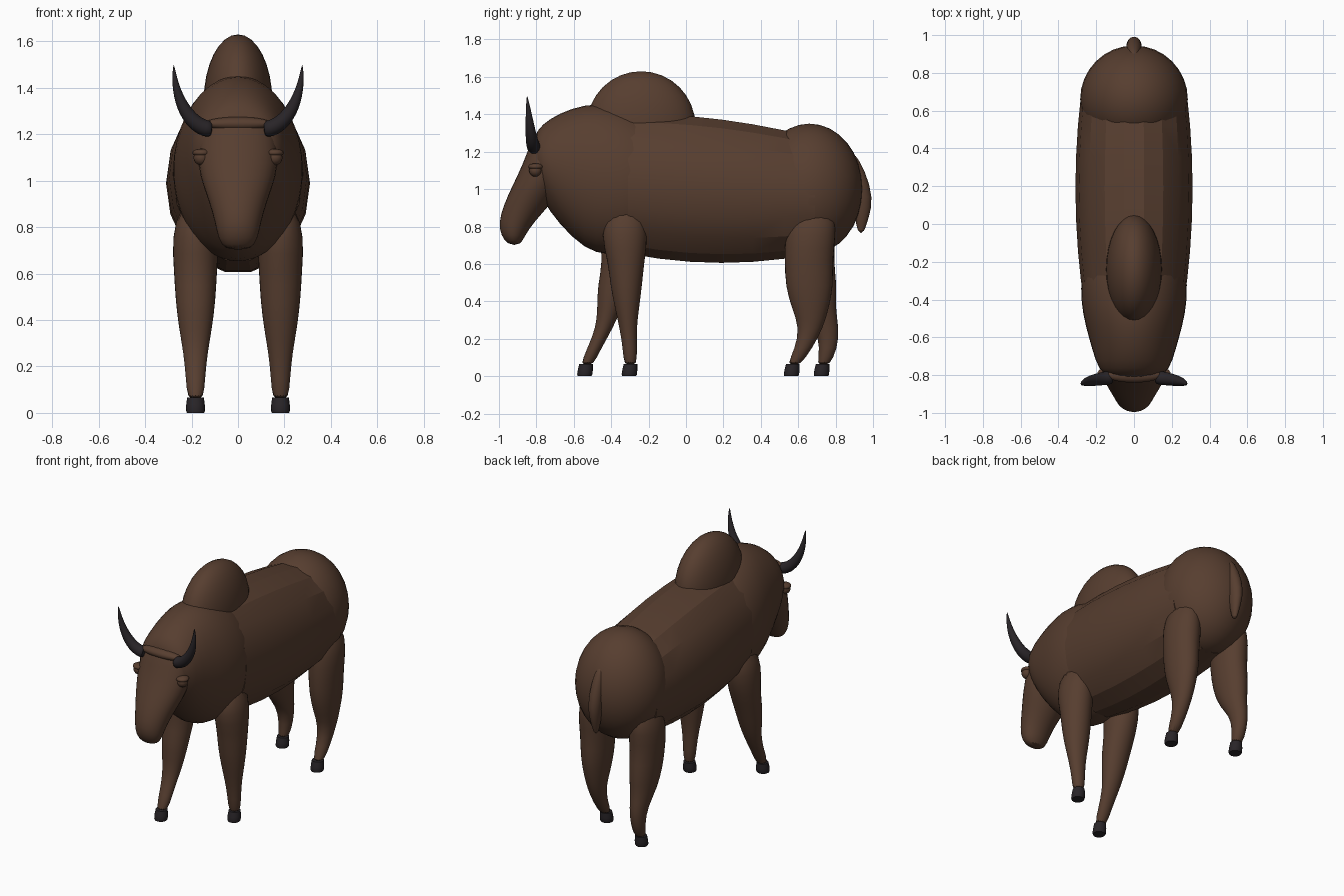
import bpy, bmesh, math
from mathutils import Vector

cube = bpy.data.objects.get("Cube")
if cube:
    bpy.data.objects.remove(cube)


def material(name, rgb):
    m = bpy.data.materials.new(name)
    m.use_nodes = True
    m.diffuse_color = (*rgb, 1)
    m.node_tree.nodes["Principled BSDF"].inputs["Base Color"].default_value = (*rgb, 1)
    return m


HIDE = material("brown hide", (.095, .048, .029))
HORN = material("dark horn", (.022, .018, .021))


def finish(name, bm, mat, angle=60, levels=0):
    bmesh.ops.recalc_face_normals(bm, faces=bm.faces)
    mesh = bpy.data.meshes.new(name)
    bm.to_mesh(mesh)
    bm.free()
    mesh.materials.append(mat)
    part = bpy.data.objects.new(name, mesh)
    bpy.context.collection.objects.link(part)
    bpy.ops.object.select_all(action='DESELECT')
    part.select_set(True)
    bpy.context.view_layer.objects.active = part
    bpy.ops.object.shade_smooth_by_angle(angle=math.radians(angle))
    if levels:
        smooth = part.modifiers.new("smooth form", 'SUBSURF')
        smooth.levels = smooth.render_levels = levels


def loft(name, rings, mat=HIDE, sides=16, angle=60, levels=1):
    """Skin rings given as (centre, first radius vector, second radius vector)."""
    bm = bmesh.new()
    loops = []
    for centre, u, v in rings:
        turns = [math.tau * i / sides for i in range(sides)]
        loops.append([bm.verts.new(Vector(centre) + Vector(u) * math.cos(t) + Vector(v) * math.sin(t))
                      for t in turns])
    for lower, upper in zip(loops, loops[1:]):
        for i in range(sides):
            j = (i + 1) % sides
            bm.faces.new((lower[i], lower[j], upper[j], upper[i]))
    for end in (loops[0], loops[-1]):
        bm.faces.new(end)
    finish(name, bm, mat, angle, levels)


def upright_ring(y, top, bottom, half_width):
    return (0, y, (top + bottom) / 2), (half_width, 0, 0), (0, 0, (top - bottom) / 2)


def level_ring(z, y, half_depth, half_width, x=0):
    return (x, y, z), (half_width, 0, 0), (0, half_depth, 0)


def ellipsoid(name, centre, radii, segments=32):
    bm = bmesh.new()
    bmesh.ops.create_uvsphere(bm, u_segments=segments, v_segments=segments // 2, radius=1)
    bmesh.ops.scale(bm, vec=radii, verts=bm.verts)
    bmesh.ops.translate(bm, vec=centre, verts=bm.verts)
    finish(name, bm, HIDE)


# Barrel of the body, left faceted, slimmer at both ends and sloping to the rear
barrel = []
for i in range(7):
    t = i / 6
    taper = (2 * t - 1) ** 2
    barrel.append(upright_ring(t - .31, 1.41 - .13 * t ** 2, .6 + .05 * taper, .31 - .03 * taper))
loft("trunk", barrel, sides=18, angle=19, levels=0)

# Shoulders and neck, narrowing toward the poll
neck_rings = (
    (-.12, 1.36, .7, .25), (-.28, 1.42, .65, .285), (-.42, 1.46, .64, .285),
    (-.54, 1.46, .67, .26), (-.68, 1.41, .81, .22), (-.77, 1.35, .94, .19),
    (-.82, 1.28, 1.07, .13))
loft("neck", [upright_ring(*ring) for ring in neck_rings], sides=20)

# Hump, rump and short tail
ellipsoid("hump", (0, -.24, 1.34), (.148, .29, .29))
ellipsoid("rump", (0, .66, 1), (.285, .285, .35))
tail_rings = ((1.2, .87, .03, .02), (1.1, .92, .04, .04), (.95, .95, .055, .045),
              (.85, .94, .04, .03), (.76, .935, .015, .012))
loft("tail", [level_ring(*ring) for ring in tail_rings], sides=12)

# Head, long and drooping to the muzzle
head_rings = (
    (1.28, -.775, .035, .1), (1.23, -.75, .09, .155), (1.13, -.758, .118, .18),
    (1.02, -.79, .14, .17), (.92, -.848, .128, .13), (.82, -.91, .095, .1),
    (.75, -.925, .065, .088), (.7, -.918, .033, .055))
loft("head", [level_ring(*ring) for ring in head_rings])
ellipsoid("brow_ridge", (0, -.8, 1.245), (.145, .04, .03))


def build_horn(name, sign):
    """Curve outward, then sweep upward to a fine point."""
    steps = 8
    rings = []
    for i in range(steps + 1):
        t = i / steps
        bend = t * math.pi / 2
        centre = (sign * (.11 + .167 * math.sin(bend)), -.81 - .04 * t, 1.5 - .28 * math.cos(bend))
        tangent = Vector((sign * .167 * math.cos(bend), -.025, .28 * math.sin(bend))).normalized()
        u = tangent.cross(Vector((0, 1, 0))).normalized()
        radius = .002 + .036 * (1 - t ** 2)
        rings.append((centre, u * radius, tangent.cross(u) * radius))
    loft(name, rings, HORN, sides=12)


# Legs: shared thickness from shoulder or hip to fetlock, with a stride line for each
heights = (.9, .75, .62, .48, .36, .26, .15, .05)
half_widths = (.07, .105, .095, .088, .072, .053, .042, .036)
half_depths = {
    "front": (.1, .13, .1, .086, .065, .047, .038, .036),
    "rear": (.12, .14, .13, .132, .1, .065, .047, .036)}
strides = {
    ("left", "front"): (-.32, -.33, -.32, -.32, -.315, -.31, -.3, -.297),
    ("right", "front"): (-.32, -.34, -.345, -.39, -.41, -.435, -.49, -.535),
    ("left", "rear"): (.68, .665, .655, .66, .665, .67, .63, .57),
    ("right", "rear"): (.68, .665, .66, .68, .7, .755, .765, .73)}


def build_leg(side, end, sign):
    x = sign * .183
    name = side + "_" + end
    stride = strides[side, end]
    loft(name + "_leg", [level_ring(*ring, x) for ring in
                         zip(heights, stride, half_depths[end], half_widths)])
    # Hoof steps slightly forward of the fetlock
    foot = stride[-1]
    hoof = [level_ring(z, foot - .12 * (.06 - z), size, size, x)
            for z, size in ((.066, .036), (.035, .04), (.01, .041), (0, .037))]
    loft(name + "_hoof", hoof, HORN, angle=40, levels=0)


# Paired parts on the left and right
for side, sign in (("left", 1), ("right", -1)):
    ellipsoid(side + "_eye", (sign * .158, -.805, 1.1), (.034, .034, .034), segments=16)
    ellipsoid(side + "_eyelid", (sign * .157, -.803, 1.12), (.04, .041, .018), segments=16)
    build_horn(side + "_horn", sign)
    for end in half_depths:
        build_leg(side, end, sign)
